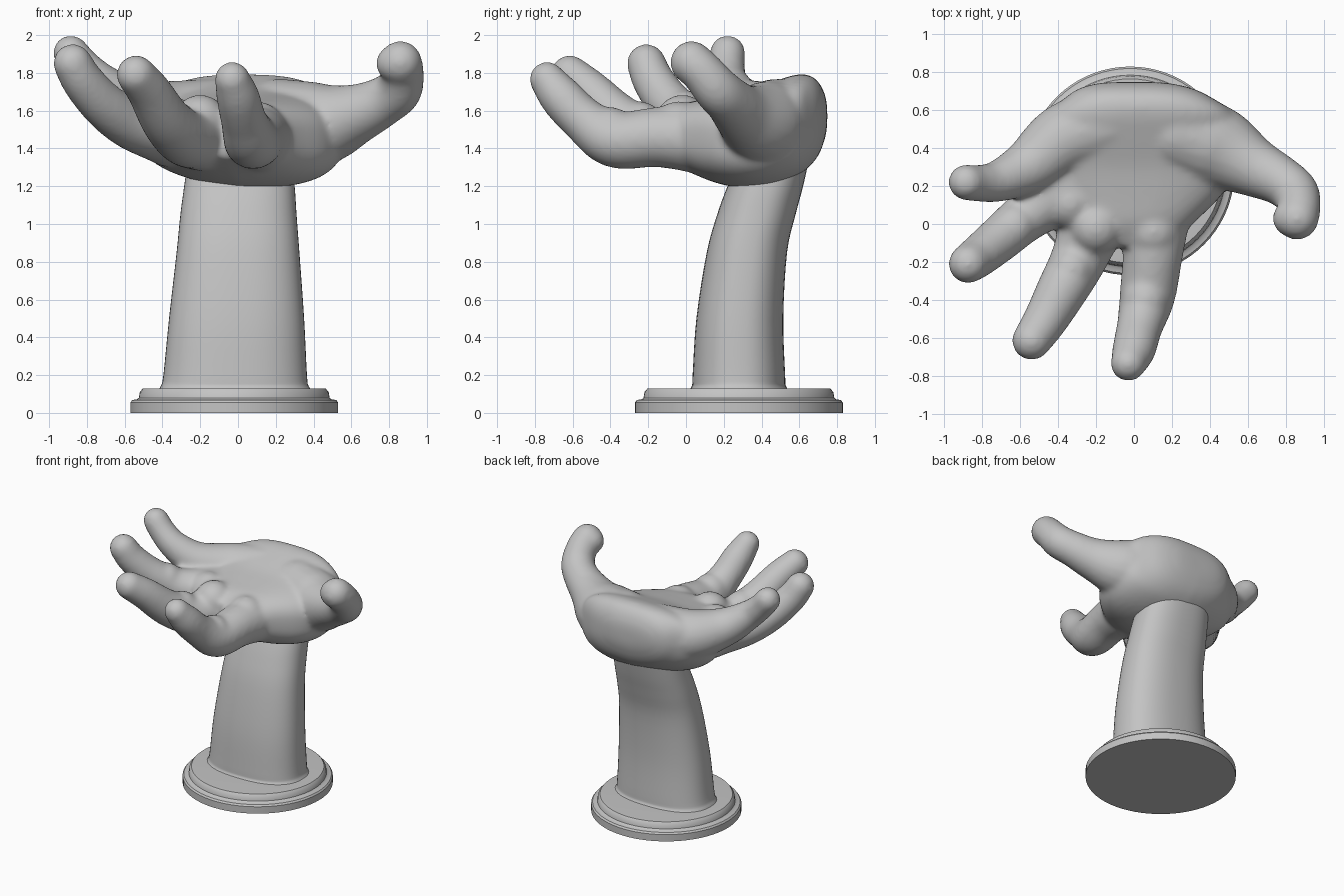
import bpy, bmesh, math
from mathutils import Vector

if "Cube" in bpy.data.objects:
    bpy.data.objects.remove(bpy.data.objects["Cube"], do_unlink=True)

# Single stone-grey material
GREY = (0.55, 0.55, 0.55, 1)
stone = bpy.data.materials.new("stone grey")
stone.use_nodes = True
stone.diffuse_color = GREY
stone.node_tree.nodes["Principled BSDF"].inputs["Base Color"].default_value = GREY


def make_object(name, bm):
    bmesh.ops.recalc_face_normals(bm, faces=bm.faces)
    mesh = bpy.data.meshes.new(name)
    bm.to_mesh(mesh)
    bm.free()
    mesh.materials.append(stone)
    obj = bpy.data.objects.new(name, mesh)
    bpy.context.collection.objects.link(obj)
    return obj


def loft(bm, rings):
    """Skin a list of equal-length point rings and cap both ends."""
    loops = [[bm.verts.new(p) for p in ring] for ring in rings]
    n = len(loops[0])
    for a, b in zip(loops, loops[1:]):
        for i in range(n):
            j = (i + 1) % n
            bm.faces.new((a[i], a[j], b[j], b[i]))
    bm.faces.new(loops[0][::-1])
    bm.faces.new(loops[-1])


def superellipse(a, b, power, n):
    pts = []
    for i in range(n):
        t = 2 * math.pi * i / n
        c, s = math.cos(t), math.sin(t)
        pts.append((a * math.copysign(abs(c) ** (2 / power), c),
                    b * math.copysign(abs(s) ** (2 / power), s)))
    return pts


def spline(points, steps=6):
    """Smooth curve through vectors of any size."""
    p = [Vector(q) for q in points]
    p = [2 * p[0] - p[1]] + p + [2 * p[-1] - p[-2]]
    out = []
    for i in range(1, len(p) - 2):
        a, b, c, d = p[i - 1:i + 3]
        for k in range(steps):
            t = k / steps
            out.append(0.5 * (2 * b + (c - a) * t + (2 * a - 5 * b + 4 * c - d) * t ** 2
                              + (3 * b - a - 3 * c + d) * t ** 3))
    return out + [p[-2]]


def ball(bm, x, y, z, r):
    made = bmesh.ops.create_uvsphere(bm, u_segments=20, v_segments=12, radius=r)
    bmesh.ops.translate(bm, verts=made["verts"], vec=(x, y, z))


def digit(bm, points):
    """Tapered round limb along points of (x, y, z, radius)."""
    path = spline(points)
    rings = []
    for i, q in enumerate(path):
        tangent = (path[min(i + 1, len(path) - 1)] - path[max(i - 1, 0)]).to_3d().normalized()
        side = tangent.cross(Vector((0, 0, 1))).normalized()
        up = side.cross(tangent)
        rings.append([q.to_3d() + side * u + up * v
                      for u, v in superellipse(q[3], q[3], 2, 20)])
    loft(bm, rings)
    ball(bm, *path[0])
    ball(bm, *path[-1])


# Hand: palm, digits and pads fused into one skin
hand_bm = bmesh.new()

# Palm sections: y, left x, right x, bottom z, top z
palm = [(-0.12, -0.30, 0.20, 1.34, 1.58), (0.0, -0.38, 0.31, 1.28, 1.64),
        (0.15, -0.46, 0.46, 1.22, 1.67), (0.3, -0.53, 0.54, 1.19, 1.70),
        (0.45, -0.55, 0.56, 1.20, 1.75), (0.58, -0.47, 0.53, 1.25, 1.79),
        (0.66, -0.37, 0.42, 1.31, 1.785), (0.71, -0.30, 0.32, 1.38, 1.74),
        (0.74, -0.20, 0.20, 1.47, 1.67), (0.748, -0.10, 0.10, 1.53, 1.61)]
rings = []
for y, x0, x1, z0, z1 in spline(palm, 4):
    mid_x, mid_z = (x0 + x1) / 2, (z0 + z1) / 2
    ring = []
    for u, v in superellipse((x1 - x0) / 2, (z1 - z0) / 2, 2.8, 40):
        x, z = mid_x + u, mid_z + v
        if v < 0:
            z += 0.15 * max(0, -x)      # underside rises to the little finger
        ring.append(Vector((x, y, z)))
    rings.append(ring)
loft(hand_bm, rings)

# Thumb, then fingers from index to little
digits = [
    [(0.22, 0.48, 1.55, 0.22), (0.44, 0.40, 1.53, 0.22), (0.63, 0.30, 1.585, 0.16),
     (0.77, 0.23, 1.65, 0.132), (0.85, 0.165, 1.71, 0.125), (0.87, 0.09, 1.80, 0.115),
     (0.86, 0.03, 1.855, 0.115)],
    [(0.12, 0.10, 1.45, 0.19), (0.10, -0.15, 1.46, 0.16), (0.07, -0.38, 1.445, 0.148),
     (0.03, -0.54, 1.55, 0.122), (0.0, -0.66, 1.67, 0.115), (-0.03, -0.735, 1.765, 0.095)],
    [(-0.20, 0.05, 1.46, 0.18), (-0.29, -0.18, 1.46, 0.15), (-0.38, -0.35, 1.55, 0.135),
     (-0.47, -0.51, 1.70, 0.117), (-0.54, -0.615, 1.79, 0.104)],
    [(-0.36, 0.20, 1.48, 0.18), (-0.57, 0.04, 1.53, 0.135), (-0.71, -0.08, 1.63, 0.122),
     (-0.82, -0.17, 1.755, 0.112), (-0.875, -0.21, 1.85, 0.104)],
    [(-0.12, 0.53, 1.58, 0.19), (-0.36, 0.45, 1.57, 0.19), (-0.56, 0.30, 1.63, 0.145),
     (-0.72, 0.225, 1.74, 0.11), (-0.82, 0.215, 1.83, 0.098), (-0.885, 0.22, 1.905, 0.095)],
]
for points in digits:
    digit(hand_bm, points)

# Fleshy pads at the finger roots and joints
for pad in [(-0.20, -0.02, 1.54, 0.145), (-0.34, 0.11, 1.53, 0.14), (0.10, -0.04, 1.50, 0.15),
            (-0.33, -0.24, 1.53, 0.12), (0.06, -0.40, 1.49, 0.13), (-0.63, -0.01, 1.59, 0.12),
            (0.83, 0.03, 1.85, 0.1)]:
    ball(hand_bm, *pad)

hand = make_object("hand", hand_bm)
remesh = hand.modifiers.new("fuse", "REMESH")
remesh.mode = "VOXEL"
remesh.voxel_size = 0.016
remesh.use_smooth_shade = True
soften = hand.modifiers.new("soften", "SMOOTH")
soften.factor = 0.5
soften.iterations = 14

# Forearm: curved oval column; z, left x, right x, front y, back y
arm_bm = bmesh.new()
arm = [(0.11, -0.43, 0.40, 0.0, 0.56), (0.14, -0.41, 0.375, 0.03, 0.53),
       (0.2, -0.395, 0.365, 0.035, 0.525), (0.5, -0.365, 0.35, 0.055, 0.515),
       (0.85, -0.325, 0.325, 0.11, 0.535), (1.05, -0.305, 0.31, 0.165, 0.58),
       (1.2, -0.285, 0.30, 0.22, 0.62), (1.38, -0.26, 0.28, 0.30, 0.66)]
loft(arm_bm, [[Vector(((x0 + x1) / 2 + u, (y0 + y1) / 2 + v, z))
               for u, v in superellipse((x1 - x0) / 2, (y1 - y0) / 2, 2.4, 56)]
              for z, x0, x1, y0, y1 in spline(arm, 4)])
forearm = make_object("forearm", arm_bm)

# Stepped round base: radius, z
base_bm = bmesh.new()
steps = [(0.55, 0), (0.55, 0.055), (0.54, 0.068), (0.515, 0.072), (0.505, 0.08),
         (0.50, 0.11), (0.485, 0.128), (0.45, 0.13)]
loft(base_bm, [[Vector((u - 0.02, v + 0.28, z)) for u, v in superellipse(r, r, 2, 72)]
               for r, z in steps])
base = make_object("round_base", base_bm)

# Smooth shading with crisp steps
bpy.ops.object.select_all(action="DESELECT")
for obj in (forearm, base):
    obj.select_set(True)
bpy.context.view_layer.objects.active = base
bpy.ops.object.shade_smooth_by_angle(angle=math.radians(35))
